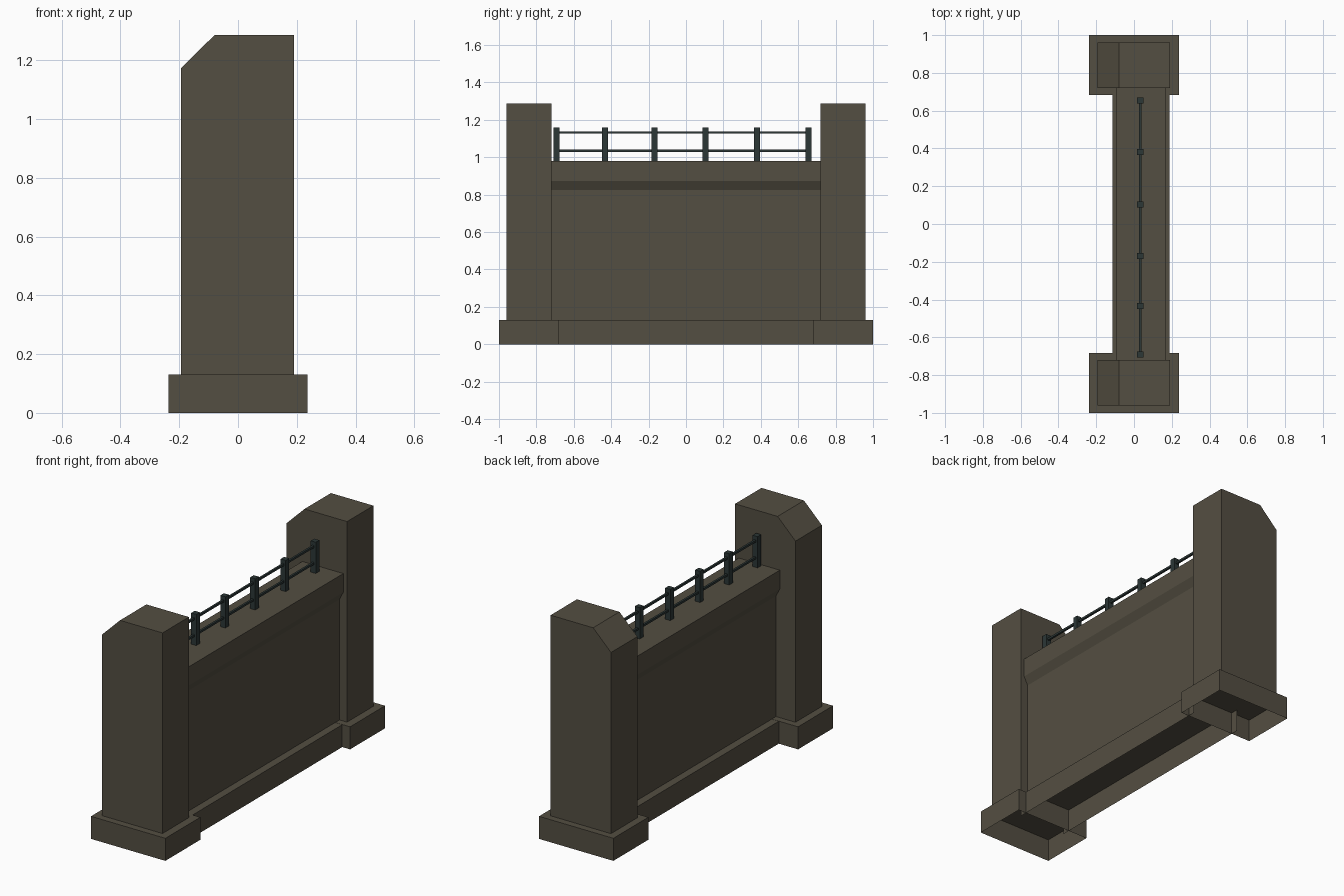
import bpy, bmesh
from mathutils import Vector

if "Cube" in bpy.data.objects:
    bpy.data.objects.remove(bpy.data.objects["Cube"])


def flat_material(name, rgb):
    m = bpy.data.materials.new(name)
    m.diffuse_color = (*rgb, 1.0)
    m.use_nodes = True
    m.node_tree.nodes["Principled BSDF"].inputs["Base Color"].default_value = m.diffuse_color
    return m


stone = flat_material("weathered stone", (0.088, 0.077, 0.054))
iron = flat_material("dark iron", (0.025, 0.038, 0.037))


def extrude_profile(name, profile, y0, y1, mat, drop=()):
    """Extrude an x-z profile along y; drop lists face directions left open."""
    bm = bmesh.new()
    rings = [[bm.verts.new((x, y, z)) for x, z in profile] for y in (y0, y1)]
    n = len(profile)
    bm.faces.new(rings[0])
    bm.faces.new(rings[1][::-1])
    for i in range(n):
        j = (i + 1) % n
        bm.faces.new((rings[0][i], rings[1][i], rings[1][j], rings[0][j]))
    bmesh.ops.recalc_face_normals(bm, faces=bm.faces[:])
    bm.normal_update()
    gone = [f for f in bm.faces
            if any(f.normal.dot(Vector(d)) > 0.99 for d in drop)]
    bmesh.ops.delete(bm, geom=gone, context='FACES')
    me = bpy.data.meshes.new(name)
    bm.to_mesh(me)
    bm.free()
    me.materials.append(mat)
    ob = bpy.data.objects.new(name, me)
    bpy.context.collection.objects.link(ob)
    return ob


def rect(x0, x1, z0, z1):
    return [(x0, z0), (x1, z0), (x1, z1), (x0, z1)]


DOWN, FRONT, BACK = (0, 0, -1), (0, -1, 0), (0, 1, 0)
BASE = 0.13

# end pillars with one chamfered top edge, on hollow plinths
pillar = [(-0.194, BASE), (0.191, BASE), (0.191, 1.286),
          (-0.08, 1.286), (-0.194, 1.174)]
for side, s in (("front", -1), ("back", 1)):
    a, b = sorted((s * 0.72, s * 0.96))
    extrude_profile(side + "_pillar", pillar, a, b, stone, [DOWN])
    a, b = sorted((s * 0.682, s * 1.0))
    extrude_profile(side + "_plinth", rect(-0.237, 0.237, 0, BASE), a, b, stone, [DOWN])

# wall with overhanging coping
wall = [(-0.07, BASE), (0.143, BASE), (0.143, 0.825), (0.167, 0.872),
        (0.167, 0.98), (-0.094, 0.98), (-0.094, 0.872), (-0.07, 0.825)]
extrude_profile("wall", wall, -0.72, 0.72, stone, [DOWN, FRONT, BACK])

# low hollow footing under the wall
extrude_profile("wall_footing", rect(-0.114, 0.187, 0, BASE - 0.001),
                -0.725, 0.725, stone, [DOWN, FRONT, BACK])

# railing: posts and two rails
RX, HALF = 0.033, 0.016
posts = [-0.692, -0.434, -0.169, 0.103, 0.38, 0.654]
for i, y in enumerate(posts):
    extrude_profile(f"railing_post_{i + 1}", rect(RX - HALF, RX + HALF, 0.97, 1.16),
                    y - HALF, y + HALF, iron)
for name, z in (("lower_rail", 1.035), ("upper_rail", 1.132)):
    extrude_profile(name, rect(RX - 0.006, RX + 0.006, z - 0.006, z + 0.006),
                    posts[0], posts[-1], iron)
